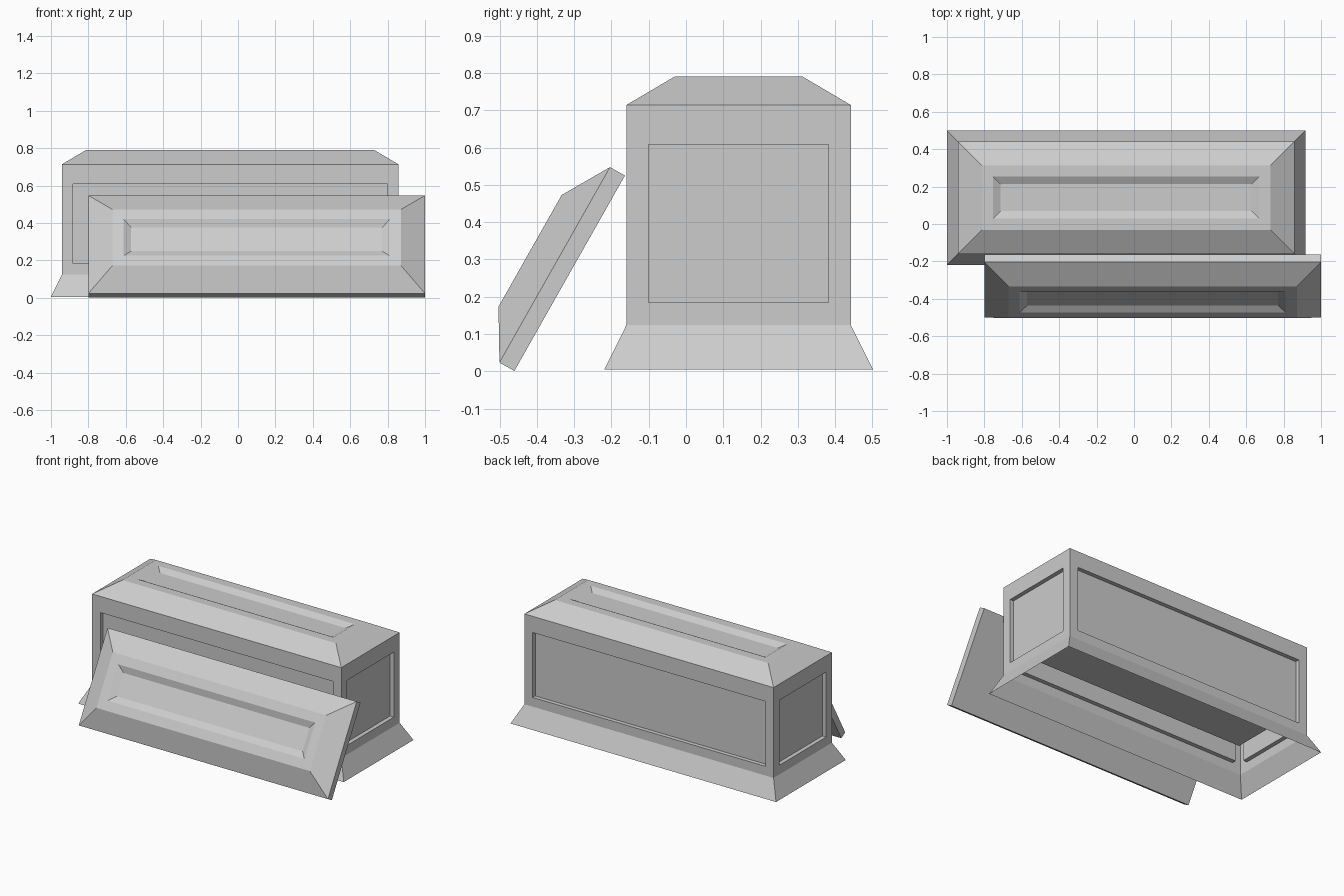
import bpy, bmesh, math

if "Cube" in bpy.data.objects:
    bpy.data.objects.remove(bpy.data.objects["Cube"])

stone = bpy.data.materials.new("grey_stone")
stone.use_nodes = True
GREY = (0.604, 0.604, 0.604, 1)
stone.diffuse_color = GREY
stone.node_tree.nodes["Principled BSDF"].inputs["Base Color"].default_value = GREY

LENGTH, WIDTH = 1.80, 0.602
LID_EDGE = 0.046
WALL_TOP = 0.714 - LID_EDGE


def loft(bm, levels):
    """Stack centred rectangles given as (outward offset, height)."""
    rings = []
    for offset, z in levels:
        hx, hy = LENGTH / 2 + offset, WIDTH / 2 + offset
        rings.append([bm.verts.new((sx * hx, sy * hy, z))
                      for sx, sy in ((-1, -1), (1, -1), (1, 1), (-1, 1))])
    bands = []
    for low, high in zip(rings, rings[1:]):
        bands.append([bm.faces.new((low[i], low[(i + 1) % 4], high[(i + 1) % 4], high[i]))
                      for i in range(4)])
    return rings, bands


def inset(bm, faces, thickness, depth=0.0):
    bmesh.ops.inset_individual(bm, faces=faces, thickness=thickness, depth=depth,
                               use_even_offset=True)


def finish(bm, name, location, tilt=0.0):
    mesh = bpy.data.meshes.new(name)
    bm.to_mesh(mesh)
    bm.free()
    mesh.materials.append(stone)
    obj = bpy.data.objects.new(name, mesh)
    obj.location = location
    obj.rotation_euler.x = tilt
    bpy.context.collection.objects.link(obj)


def build_lid(name, location, tilt=0.0):
    """Slab with bevelled top and a shallow sunken tray."""
    bm = bmesh.new()
    rings, _ = loft(bm, [(0, -LID_EDGE), (0, 0), (-0.129, 0.076)])
    bm.faces.new(reversed(rings[0]))
    top = bm.faces.new(rings[-1])
    bm.normal_update()
    inset(bm, [top], 0.06)
    inset(bm, [top], 0.04, -0.021)
    finish(bm, name, location, tilt)


# Chest: flared foot, walls, rim and inner cavity, open underneath
bm = bmesh.new()
rings, bands = loft(bm, [(0.059, 0.005), (0, 0.124), (0, WALL_TOP),
                         (-0.06, WALL_TOP), (-0.06, 0.27)])
bm.faces.new(rings[-1])
bm.normal_update()
# Sunken panel on each wall
inset(bm, bands[1], 0.06)
inset(bm, bands[1], 0.0, -0.027)
finish(bm, "chest", (-0.042, 0.141, 0))

# One lid closes the chest, a second leans against the front
build_lid("chest_lid", (-0.042, 0.141, 0.714))
build_lid("leaning_lid", (0.1, -0.352, 0.2855), math.radians(60.5))
